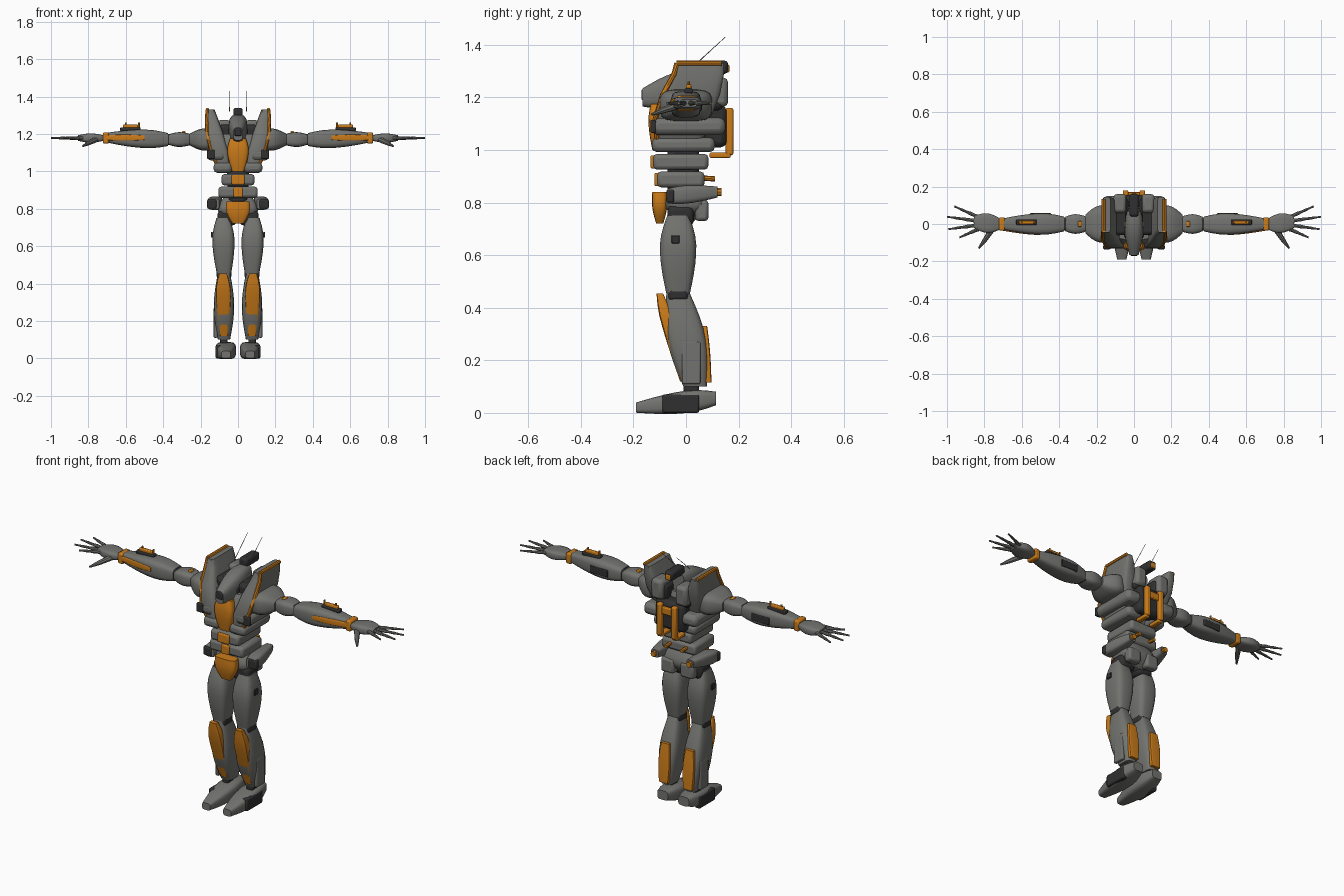
import bpy, bmesh, math
from mathutils import Vector

cube = bpy.data.objects.get("Cube")
if cube:
    bpy.data.objects.remove(cube, do_unlink=True)


def material(name, *rgb):
    mat = bpy.data.materials.new(name)
    mat.use_nodes = True
    mat.diffuse_color = (*rgb, 1)
    mat.node_tree.nodes["Principled BSDF"].inputs["Base Color"].default_value = (*rgb, 1)
    return mat


GREY = material("armour_grey", .17, .17, .16)
DARK = material("joint_dark_grey", .03, .03, .03)
ORANGE = material("panel_orange", .6, .2, .01)

# Landmarks shared by several parts
LEG, KNEE, HIP, ARM = .075, .455, .75, 1.17


def finish(name, bm, mat, mirror, bevel=None):
    bmesh.ops.recalc_face_normals(bm, faces=bm.faces)
    mesh = bpy.data.meshes.new(name)
    bm.to_mesh(mesh)
    bm.free()
    mesh.materials.append(mat)
    obj = bpy.data.objects.new(name, mesh)
    bpy.context.collection.objects.link(obj)
    if bevel:
        modifier = obj.modifiers.new("edge_bevel", "BEVEL")
        modifier.width, modifier.segments = bevel, 2
    if mirror:
        obj.modifiers.new("other_side", "MIRROR")
    bpy.ops.object.select_all(action="DESELECT")
    obj.select_set(True)
    bpy.context.view_layer.objects.active = obj
    bpy.ops.object.shade_smooth_by_angle(angle=math.radians(38))


def skin(bm, rings):
    # Bridge successive vertex rings and cap both ends
    count = len(rings[0])
    for lower, upper in zip(rings, rings[1:]):
        for i in range(count):
            j = (i + 1) % count
            bm.faces.new((lower[i], lower[j], upper[j], upper[i]))
    bm.faces.new(rings[0])
    bm.faces.new(rings[-1])


def loft(name, axis, sections, mat=GREY, power=4, sides=16):
    # Rounded-square rings; each section is a centre and two half sizes
    bm = bmesh.new()
    across = [i for i in range(3) if i != "xyz".index(axis)]
    rings = []
    for centre, sizes in sections:
        ring = []
        for step in range(sides):
            angle = math.tau * (step + .5) / sides
            point = Vector(centre)
            for i, size, wave in zip(across, sizes, (math.cos(angle), math.sin(angle))):
                point[i] += size * math.copysign(abs(wave) ** (2 / power), wave)
            ring.append(bm.verts.new(point))
        rings.append(ring)
    skin(bm, rings)
    finish(name, bm, mat, sections[0][0][0] > 0)


def barrel(name, axis, start, end, size, ends, peak=.5, mat=GREY, power=4, steps=8):
    # Swells from the first end scale to full size at the peak, then tapers
    sections = []
    for step in range(steps + 1):
        f = step / steps
        near, run = (ends[0], f / peak) if f < peak else (ends[1], (1 - f) / (1 - peak))
        scale = near + (1 - near) * math.sin(run * math.pi / 2)
        sections.append((Vector(start).lerp(Vector(end), f), [s * scale for s in size]))
    loft(name, axis, sections, mat, power)


def box(name, centre, half, mat=GREY, softness=.5):
    bm = bmesh.new()
    bmesh.ops.create_cube(bm, size=2)
    for vert in bm.verts:
        vert.co = Vector(centre) + vert.co * Vector(half)
    finish(name, bm, mat, centre[0] > 0, min(half) * softness)


def tube(name, path, radii, mat=GREY, sides=8):
    bm = bmesh.new()
    points = [Vector(p) for p in path]
    rings = []
    for i, (point, radius) in enumerate(zip(points, radii)):
        direction = points[min(i + 1, len(points) - 1)] - points[max(i - 1, 0)]
        turn = direction.to_track_quat("Z", "Y")
        ring = []
        for k in range(sides):
            angle = math.tau * k / sides
            spoke = Vector((math.cos(angle), math.sin(angle), 0))
            ring.append(bm.verts.new(point + turn @ spoke * radius))
        rings.append(ring)
    skin(bm, rings)
    finish(name, bm, mat, points[0].x > 0)


# Feet and ankles
barrel("foot", "y", (.065, -.19, .02), (.065, .115, .055), size=(.055, .043), ends=(.45, .6), peak=.65)
box("foot_side_guard", (.105, -.02, .035), (.015, .07, .035), DARK)
box("ankle", (LEG, .02, .1), (.02, .03, .03), DARK)

# Lower legs with front and calf panels
barrel("shin", "z", (LEG, .035, .1), (LEG, -.03, KNEE), size=(.055, .075), ends=(.6, .6))
barrel("shin_front_panel", "z", (LEG, -.01, .12), (.08, -.1, KNEE), size=(.04, .025),
       ends=(.5, .5), peak=.7, mat=ORANGE, power=6)
barrel("calf_panel", "z", (LEG, .085, .115), (LEG, .07, .33), size=(.035, .015),
       ends=(.8, .7), mat=ORANGE, power=6)
box("shin_side_panel", (.12, .02, .19), (.01, .035, .08))
box("knee_joint", (LEG, -.03, KNEE), (.04, .04, .03), DARK)

# Thighs
barrel("thigh", "z", (LEG, -.03, KNEE), (.08, -.03, HIP), size=(.06, .07), ends=(.65, .6), peak=.6)
box("thigh_marker", (.14, -.04, .66), (.005, .015, .015), DARK)
box("hip_joint", (.06, -.02, HIP), (.05, .05, .04), DARK)

# Pelvis
barrel("pelvis", "z", (0, 0, .73), (0, 0, .86), size=(.11, .08), ends=(.4, .7))
barrel("pelvis_front_panel", "z", (0, -.1, .72), (0, -.1, .84), size=(.065, .03),
       ends=(.45, .95), peak=.7, mat=ORANGE)
barrel("hip_pod", "y", (.13, -.07, .825), (.11, .12, .84), size=(.037, .035), ends=(.8, .6), peak=.3)
box("hip_pod_vent", (.14, -.06, .825), (.025, .015, .025), DARK)
tube("hip_nozzle", [(.11, .1, .84), (.11, .135, .84)], (.015, .015), ORANGE)
box("rear_skirt", (.06, .06, .77), (.04, .025, .04))

# Waist segments around a dark core
box("waist_core", (0, -.01, .92), (.055, .06, .1), DARK)
bands = (("lower_waist", .888, .105, .09, .025), ("upper_waist", .955, .088, .105, .035))
for label, height, width, depth, buckle in bands:
    box(label + "_band", (0, -.02, height), (width, depth, .03))
    box(label + "_buckle", (0, -.02 - depth, height), (buckle, .01, .025), ORANGE)
tube("waist_nozzle", [(.05, .04, .895), (.05, .11, .89)], (.01, .01), ORANGE)

# Chest and ribs
barrel("chest", "z", (0, -.015, 1), (0, 0, 1.2), size=(.13, .105), ends=(.6, .8), peak=.6)
barrel("chest_front_panel", "z", (0, -.11, 1), (0, -.11, 1.175), size=(.057, .033),
       ends=(.55, .75), peak=.65, mat=ORANGE)
box("upper_rib", (.115, .01, 1.09), (.05, .14, .033), softness=.7)
box("lower_rib", (.08, -.01, 1.02), (.05, .12, .028), softness=.7)
box("rib_intake", (.145, -.125, 1.09), (.02, .01, .025), DARK)

# Tall collar wings; their trim follows the outer front corner of each section
wing = [((.075, -.03, 1.01), (.03, .085)), ((.1, -.02, 1.11), (.05, .11)),
        ((.125, .015, 1.21), (.045, .115)), ((.14, .045, 1.29), (.03, .1)),
        ((.145, .05, 1.33), (.02, .095))]
loft("collar_wing", "z", wing, power=6)
trim = [(c[0] + h[0] * .9, c[1] - h[1] * .9, c[2]) for c, h in wing]
tube("wing_front_trim", trim, [.01] * len(trim), ORANGE)
rear = Vector(trim[-1]) + Vector((0, .17, 0))
tube("wing_top_trim", [trim[-1], rear], (.01, .01), ORANGE)
box("collar_inner_block", (.07, .04, 1.2), (.04, .1, .05), DARK)
box("collar_rear_cover", (.075, .11, 1.22), (.035, .05, .055))

# Head
box("neck", (0, -.02, 1.2), (.05, .07, .045), DARK)
barrel("helmet", "y", (0, -.165, 1.2), (0, .07, 1.25), size=(.05, .07), ends=(.5, .75), peak=.6, power=3)
box("visor", (0, -.16, 1.21), (.02, .01, .02), DARK)
box("head_side_disc", (.05, 0, 1.235), (.01, .015, .015), ORANGE)
box("rear_sensor", (0, .1, 1.315), (.025, .06, .025), DARK)
box("rear_sensor_cap", (0, .155, 1.31), (.015, .01, .015), ORANGE)
tube("antenna", [(.045, .03, 1.32), (.045, .15, 1.43)], (.002, .001))

# Backpack
box("backpack", (0, .11, 1.09), (.09, .045, .08), DARK)
box("backpack_bar", (.045, .165, 1.07), (.015, .015, .09), ORANGE)
box("backpack_bridge", (0, .16, 1.12), (.055, .01, .02), ORANGE)
box("backpack_foot", (.045, .13, .98), (.015, .04, .01), ORANGE)

# Shoulders and upper arms
barrel("shoulder", "x", (.12, 0, ARM), (.26, 0, ARM), size=(.1, .06), ends=(.8, .5), peak=.4)
box("shoulder_joint", (.265, 0, ARM), (.025, .035, .03), DARK)
barrel("upper_arm", "x", (.255, 0, ARM), (.37, 0, ARM), size=(.053, .04), ends=(.75, .7))
box("arm_band", (.29, 0, ARM + .035), (.01, .015, .01), ORANGE)
box("elbow", (.375, 0, ARM), (.025, .035, .03), DARK)

# Forearms and panels
barrel("forearm", "x", (.375, 0, ARM), (.695, 0, 1.18), size=(.057, .05), ends=(.7, .55), peak=.35)
barrel("forearm_front_panel", "x", (.5, -.05, 1.18), (.7, -.025, 1.18), size=(.014, .017),
       ends=(.7, .8), mat=ORANGE, power=6)
box("forearm_top_mount", (.575, .01, 1.225), (.055, .015, .01), DARK)
box("forearm_top_panel", (.575, .01, 1.24), (.04, .01, .01), ORANGE)
for along in (.53, .6):
    tube("forearm_pin", [(along, .01, 1.23), (along, .01, 1.26)], (.005, .005), ORANGE)
box("forearm_rear_vent", (.5, .052, ARM), (.055, .008, .02), DARK)
box("wrist_band", (.706, 0, 1.178), (.016, .036, .03), ORANGE)

# Hands: palm, four fanned fingers with pinched joints, and a drooping thumb
barrel("palm", "x", (.72, 0, 1.178), (.855, .01, 1.178), size=(.053, .025), ends=(.6, .6))
for number, reach in enumerate((.19, .235, .242, .22)):
    fan = math.radians(16 * (number - 1.5))
    heading = Vector((math.cos(fan), math.sin(fan), 0))
    path, radii = [], []
    for step in range(7):
        f = step / 6
        path.append(Vector((.76, .005, 1.178)) + heading * (.08 + (reach - .08) * f))
        radii.append((.012 - .007 * f) * (.8 if step % 2 else 1))
    tube("finger", path, radii)
tube("thumb", [(.76, -.03, ARM), (.8, -.09, 1.15), (.83, -.13, 1.135)], (.016, .012, .005))
